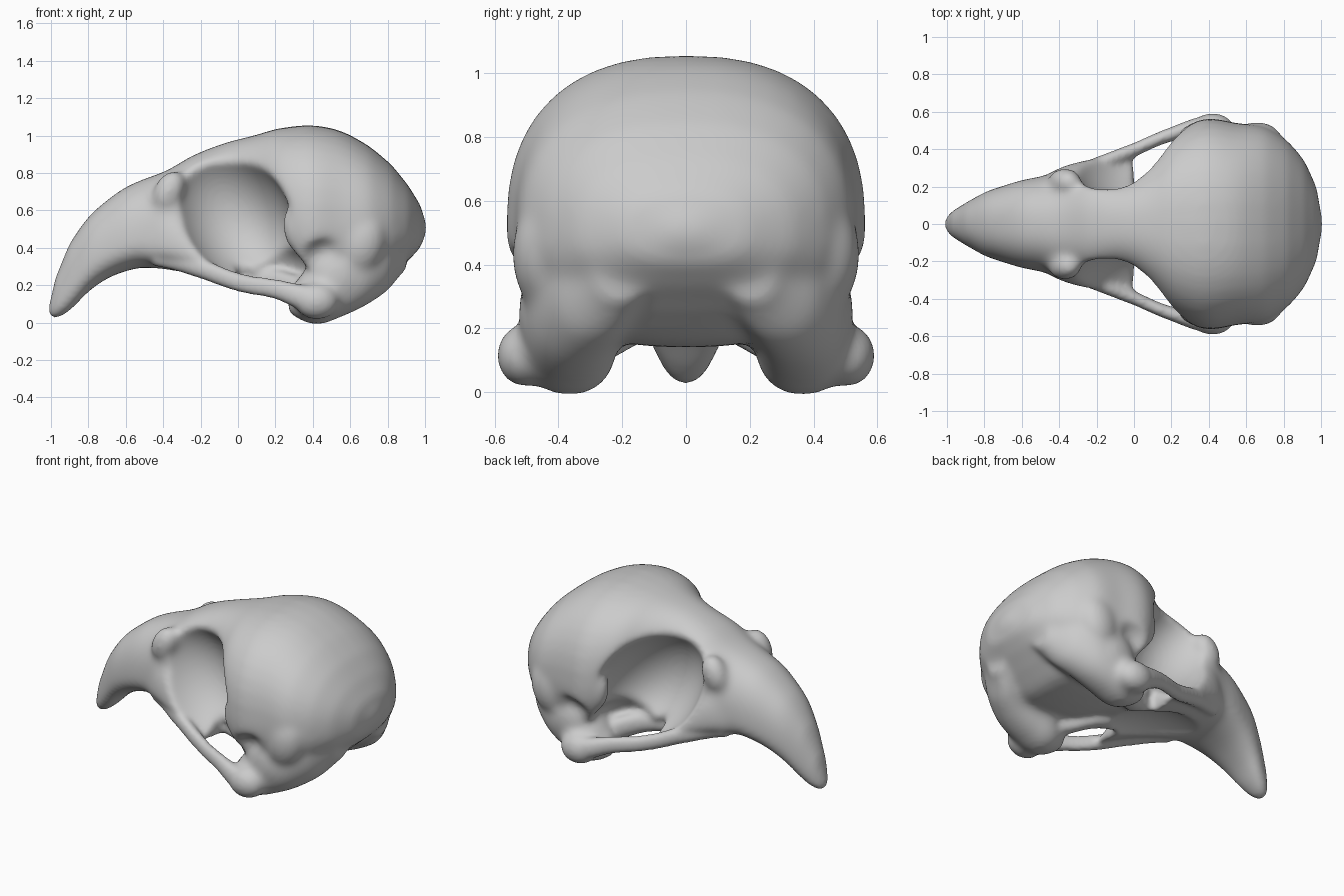
import bpy, bmesh, math
from mathutils import Matrix

cube = bpy.data.objects.get("Cube")
if cube:
    bpy.data.objects.remove(cube, do_unlink=True)


def spline(rows, steps=5):
    """Catmull-Rom interpolation through rows of section values."""
    out = []
    for i in range(len(rows) - 1):
        a, b, c, d = (rows[max(0, min(len(rows) - 1, i + k))] for k in (-1, 0, 1, 2))
        for s in range(steps):
            t = s / steps
            out.append([q + t * (r - p + t * (2 * p - 5 * q + 4 * r - e
                        + t * (3 * q - p - 3 * r + e))) / 2 if j else q + t * (r - q)
                        for j, (p, q, r, e) in enumerate(zip(a, b, c, d))])
    return out + [list(rows[-1])]


def loft(bm, rows, side=0, sides=40, power=2.2):
    """Skin oval sections: x, top, bottom, half width, height of widest point, y centre."""
    rings = []
    for x, top, bottom, half, wide, *centre in spline(rows):
        cy = centre[0] * side if centre else 0
        ring = []
        for k in range(sides):
            a = math.tau * k / sides
            c, s = math.cos(a), math.sin(a)
            y = math.copysign(abs(c) ** (2 / power), c) * half
            z = math.copysign(abs(s) ** (2 / power), s)
            ring.append(bm.verts.new((x, cy + y, wide + z * (top - wide if z > 0 else wide - bottom))))
        rings.append(ring)
    for r, q in zip(rings, rings[1:]):
        for k in range(sides):
            n = (k + 1) % sides
            bm.faces.new((r[k], r[n], q[n], q[k]))
    bm.faces.new(rings[0][::-1])
    bm.faces.new(rings[-1])


def ball(bm, x, y, z, radii, tilt=0):
    m = (Matrix.Translation((x, y, z)) @ Matrix.Rotation(math.radians(tilt), 4, 'Y')
         @ Matrix.Diagonal((*radii, 1)))
    bmesh.ops.create_uvsphere(bm, u_segments=32, v_segments=20, radius=1, matrix=m)


def make(name, bm):
    bmesh.ops.recalc_face_normals(bm, faces=bm.faces)
    mesh = bpy.data.meshes.new(name)
    bm.to_mesh(mesh)
    bm.free()
    ob = bpy.data.objects.new(name, mesh)
    bpy.context.collection.objects.link(ob)
    return ob


def activate(ob):
    bpy.ops.object.select_all(action='DESELECT')
    ob.select_set(True)
    bpy.context.view_layer.objects.active = ob


def modify(ob, kind, **settings):
    mod = ob.modifiers.new(kind.title(), kind)
    for key, value in settings.items():
        setattr(mod, key, value)
    activate(ob)
    bpy.ops.object.modifier_apply(modifier=mod.name)


def cut(ob, *balls):
    """Carve each ball out, on both sides where it is off centre."""
    for x, y, z, radii, tilt in balls:
        for s in ((-1, 1) if y else (1,)):
            bm = bmesh.new()
            ball(bm, x, s * y, z, radii, tilt)
            cutter = make("cutter", bm)
            cutter.hide_render = True
            modify(ob, 'BOOLEAN', operation='DIFFERENCE', solver='EXACT', object=cutter)
            bpy.data.objects.remove(cutter, do_unlink=True)


def fuse(ob, name, bm):
    added = make(name, bm)
    activate(ob)
    added.select_set(True)
    bpy.ops.object.join()
    modify(ob, 'REMESH', mode='VOXEL', voxel_size=.015)


# Beak, forehead and braincase in one skin
bm = bmesh.new()
loft(bm, [
    (-1.015, .1, .02, .03, .06), (-.975, .25, .02, .07, .1),
    (-.9, .425, .065, .115, .2), (-.8, .565, .165, .17, .32),
    (-.7, .655, .235, .205, .38), (-.6, .725, .275, .235, .42),
    (-.5, .77, .295, .255, .44), (-.38, .815, .285, .28, .5),
    (-.25, .89, .26, .26, .65), (-.1, .95, .22, .225, .74),
    (0, .98, .2, .255, .74), (.1, 1.005, .2, .36, .65),
    (.2, 1.035, .2, .47, .6), (.3, 1.05, .17, .535, .55),
    (.4, 1.055, .15, .565, .52), (.55, 1.025, .14, .54, .52),
    (.7, .945, .16, .52, .5), (.82, .845, .25, .445, .5),
    (.91, .735, .33, .34, .5), (.975, .63, .4, .2, .5), (1.005, .54, .47, .05, .5)],
    power=2.4)
# Palate and the wall in front of the eye socket
loft(bm, [(-.55, .55, .3, .22, .38), (-.4, .74, .28, .3, .4), (-.25, .63, .25, .345, .35),
          (-.12, .46, .215, .375, .28), (0, .3, .175, .4, .22)])
skull = make("skull", bm)
modify(skull, 'REMESH', mode='VOXEL', voxel_size=.015)

# Eye sockets, gaps under them and temple hollows
cut(skull, (-.03, .46, .585, (.29, .37, .43), -35),
    (.19, .38, .26, (.19, .2, .17), 0),
    (.43, .58, .34, (.15, .1, .1), -35))

# Skull base and jaw joints
bm = bmesh.new()
for s in (-1, 1):
    loft(bm, [(.27, .18, .05, .06, .11, .37), (.34, .26, .01, .12, .13, .37),
              (.43, .36, -.01, .145, .14, .365), (.55, .45, .03, .15, .2, .36),
              (.68, .5, .09, .15, .28, .34), (.8, .52, .17, .14, .36, .28),
              (.9, .5, .28, .09, .4, .2)], s)
    ball(bm, .42, s * .505, .115, (.12, .09, .1))
    ball(bm, .53, s * .45, .25, (.14, .075, .15), 20)
    ball(bm, .66, s * .44, .43, (.13, .105, .18), 15)
    # spur behind the socket and brow rim in front of it
    ball(bm, .295, s * .47, .5, (.055, .055, .12), -8)
    ball(bm, -.37, s * .225, .7, (.08, .075, .12), 25)
fuse(skull, "skull_base", bm)
modify(skull, 'SMOOTH', factor=.5, iterations=14)

# Cheek bars and inner struts to the jaw joints
bm = bmesh.new()
for s in (-1, 1):
    loft(bm, [(-.45, .4, .3, .04, .35, .21), (-.25, .365, .25, .045, .305, .295),
              (0, .27, .165, .04, .215, .395), (.2, .235, .125, .04, .175, .48),
              (.38, .2, .05, .06, .12, .52)], s, 16)
    loft(bm, [(-.08, .28, .18, .06, .23, .1), (.15, .3, .16, .07, .22, .15),
              (.38, .24, .08, .08, .15, .3)], s, 16)
fuse(skull, "cheek_bars", bm)

# Hollow under the palate
cut(skull, (-.2, 0, .17, (.38, .2, .13), 8))
modify(skull, 'REMESH', mode='VOXEL', voxel_size=.014)
modify(skull, 'SMOOTH', factor=.5, iterations=6)

# Bone colour and smooth shading
bone = bpy.data.materials.new("bone_grey")
bone.use_nodes = True
colour = (.6, .6, .6, 1)
bone.diffuse_color = colour
bone.node_tree.nodes["Principled BSDF"].inputs["Base Color"].default_value = colour
skull.data.materials.clear()
skull.data.materials.append(bone)
activate(skull)
bpy.ops.object.shade_smooth_by_angle(angle=math.radians(50))
